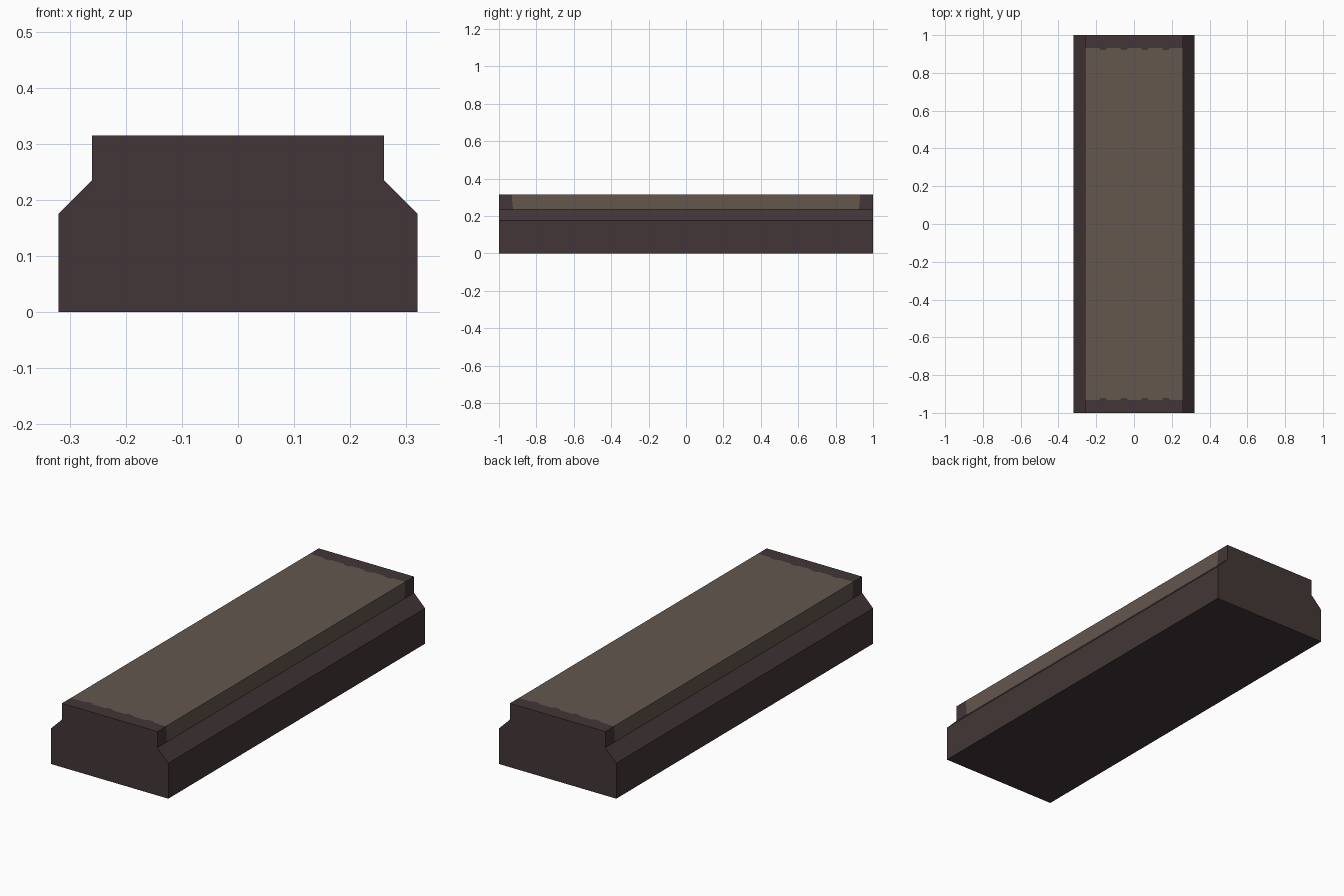
import bpy, bmesh

if "Cube" in bpy.data.objects:
    bpy.data.objects.remove(bpy.data.objects["Cube"])

def material(name, rgb):
    m = bpy.data.materials.new(name)
    m.diffuse_color = (*rgb, 1)
    m.use_nodes = True
    m.node_tree.nodes["Principled BSDF"].inputs["Base Color"].default_value = m.diffuse_color
    return m

dark = material("dark brown", (0.056, 0.037, 0.038))
tan = material("worn tan", (0.125, 0.095, 0.076))

# Cross-section as (x, z, y of the ragged colour edge)
top = [(0.26, 0.315, 0.932)]
for i in range(4):  # small notches along the ragged edge
    c = 0.169 - 0.111 * i
    for dx, y in ((0.022, 0.931), (0.014, 0.922), (-0.014, 0.922), (-0.022, 0.931)):
        top.append((c + dx, 0.315, y))
top.append((-0.26, 0.315, 0.932))
profile = ([(-0.32, 0, 0.925), (0.32, 0, 0.925), (0.32, 0.175, 0.925), (0.26, 0.235, 0.925)]
           + top + [(-0.26, 0.235, 0.925), (-0.32, 0.175, 0.925)])

# Loft the section along y: end, ragged edge, ragged edge, end
bm = bmesh.new()
stations = (lambda e: -1, lambda e: -e, lambda e: e, lambda e: 1)
rings = [[bm.verts.new((x, f(e), z)) for x, z, e in profile] for f in stations]
n = len(profile)
for s in range(3):
    for i in range(n):
        j = (i + 1) % n
        face = bm.faces.new((rings[s][i], rings[s][j], rings[s + 1][j], rings[s + 1][i]))
        # tan wraps the top and walls of the raised part
        raised = min(profile[i][1], profile[j][1]) > 0.23
        face.material_index = 1 if s == 1 and raised else 0
bm.faces.new(rings[0])
bm.faces.new(rings[3])
bmesh.ops.recalc_face_normals(bm, faces=bm.faces)

mesh = bpy.data.meshes.new("stepped_beam")
bm.to_mesh(mesh)
bm.free()
mesh.materials.append(dark)
mesh.materials.append(tan)
bpy.context.collection.objects.link(bpy.data.objects.new("stepped_beam", mesh))
